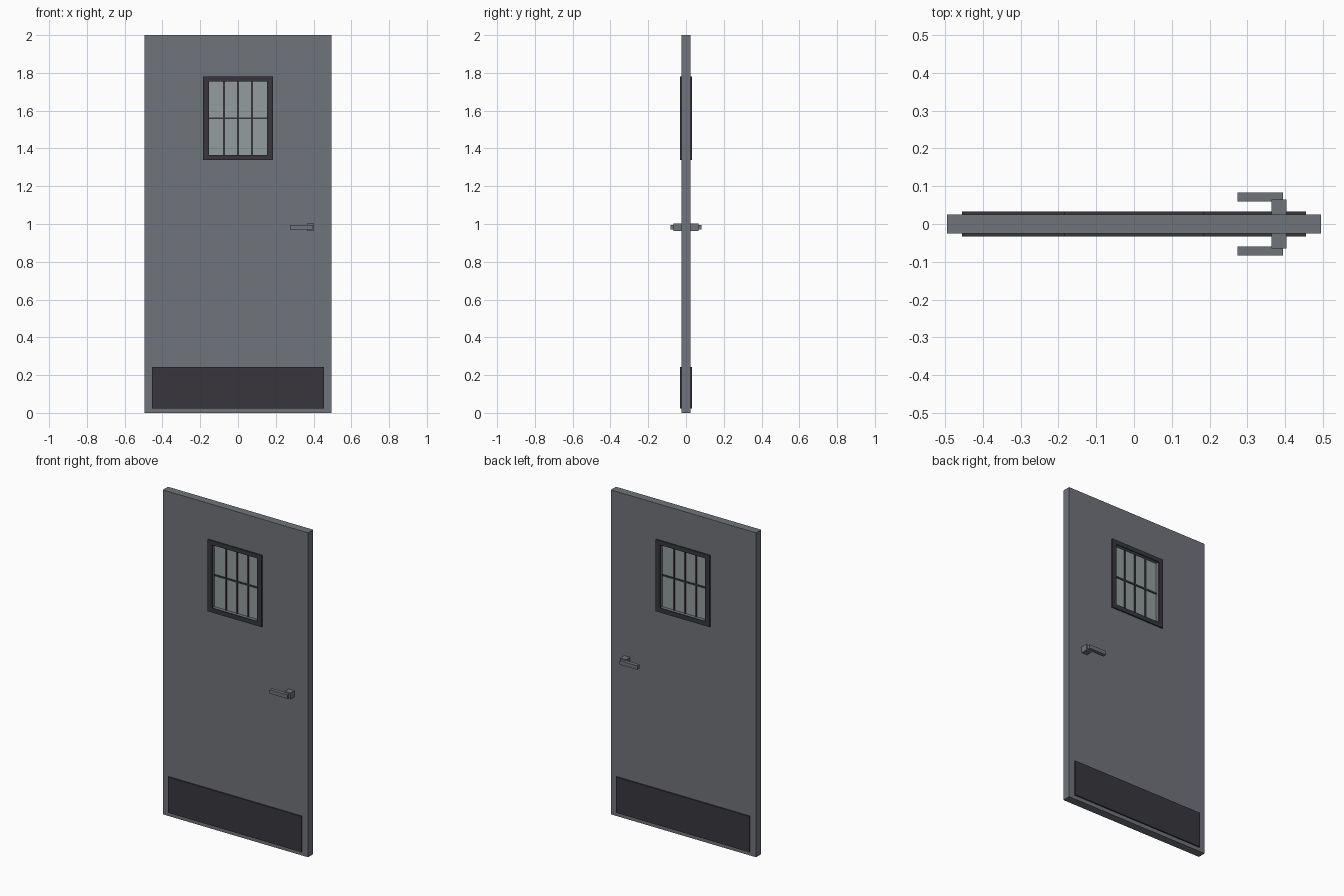
import bpy, bmesh

if "Cube" in bpy.data.objects:
    bpy.data.objects.remove(bpy.data.objects["Cube"])


def material(name, rgb):
    m = bpy.data.materials.new(name)
    m.diffuse_color = (*rgb, 1.0)
    m.use_nodes = True
    m.node_tree.nodes["Principled BSDF"].inputs["Base Color"].default_value = m.diffuse_color
    return m


STEEL = material("grey_steel", (0.160, 0.172, 0.194))
DARK = material("dark_trim", (0.040, 0.037, 0.046))
GLASS = material("pale_glass", (0.296, 0.332, 0.337))


def finish(name, bm, mat):
    bmesh.ops.recalc_face_normals(bm, faces=bm.faces)
    me = bpy.data.meshes.new(name)
    bm.to_mesh(me)
    bm.free()
    me.materials.append(mat)
    ob = bpy.data.objects.new(name, me)
    bpy.context.collection.objects.link(ob)
    return ob


def box(name, x, y, z, mat):
    """Box from (min, max) pairs."""
    bm = bmesh.new()
    bmesh.ops.create_cube(bm, size=1)
    for v in bm.verts:
        v.co = [r[0] if c < 0 else r[1] for c, r in zip(v.co, (x, y, z))]
    return finish(name, bm, mat)


def ring(name, outer, inner, y, mat):
    """Slab with a rectangular opening; rectangles are (x0, x1, z0, z1)."""
    bm = bmesh.new()

    def loop(r, yy):
        x0, x1, z0, z1 = r
        return [bm.verts.new((a, yy, b)) for a, b in
                ((x0, z0), (x1, z0), (x1, z1), (x0, z1))]

    loops = [loop(outer, y[0]), loop(inner, y[0]), loop(inner, y[1]), loop(outer, y[1])]
    for a, b in zip(loops, loops[1:] + loops[:1]):
        for i in range(4):
            j = (i + 1) % 4
            bm.faces.new((a[i], a[j], b[j], b[i]))
    return finish(name, bm, mat)


T = 0.025                              # half thickness of the door
OPENING = (-0.154, 0.154, 1.365, 1.754)

# Door leaf with window opening
ring("door_leaf", (-0.495, 0.495, 0, 2), OPENING, (-T, T), STEEL)

# Glass and bars
box("window_glass", (-0.154, 0.154), (-0.008, 0.008), (1.365, 1.754), GLASS)
for i, x in enumerate((-0.075, 0, 0.075)):
    box(f"window_bar_{i + 1}", (x - 0.005, x + 0.005), (-0.013, 0.013), (1.365, 1.754), DARK)
box("window_cross_bar", (-0.154, 0.154), (-0.013, 0.013), (1.555, 1.565), DARK)

# Parts repeated on both faces
for side, s in (("front", -1), ("back", 1)):
    def span(a, b):
        return tuple(sorted((s * a, s * b)))

    ring(f"window_frame_{side}", (-0.185, 0.185, 1.338, 1.78), OPENING, span(T, 0.033), DARK)
    box(f"kick_plate_{side}", (-0.455, 0.455), span(T, 0.033), (0.024, 0.244), DARK)
    box(f"handle_post_{side}", (0.364, 0.403), span(T, 0.065), (0.964, 1.003), STEEL)
    box(f"handle_lever_{side}", (0.274, 0.394), span(0.060, 0.083), (0.972, 0.996), STEEL)
